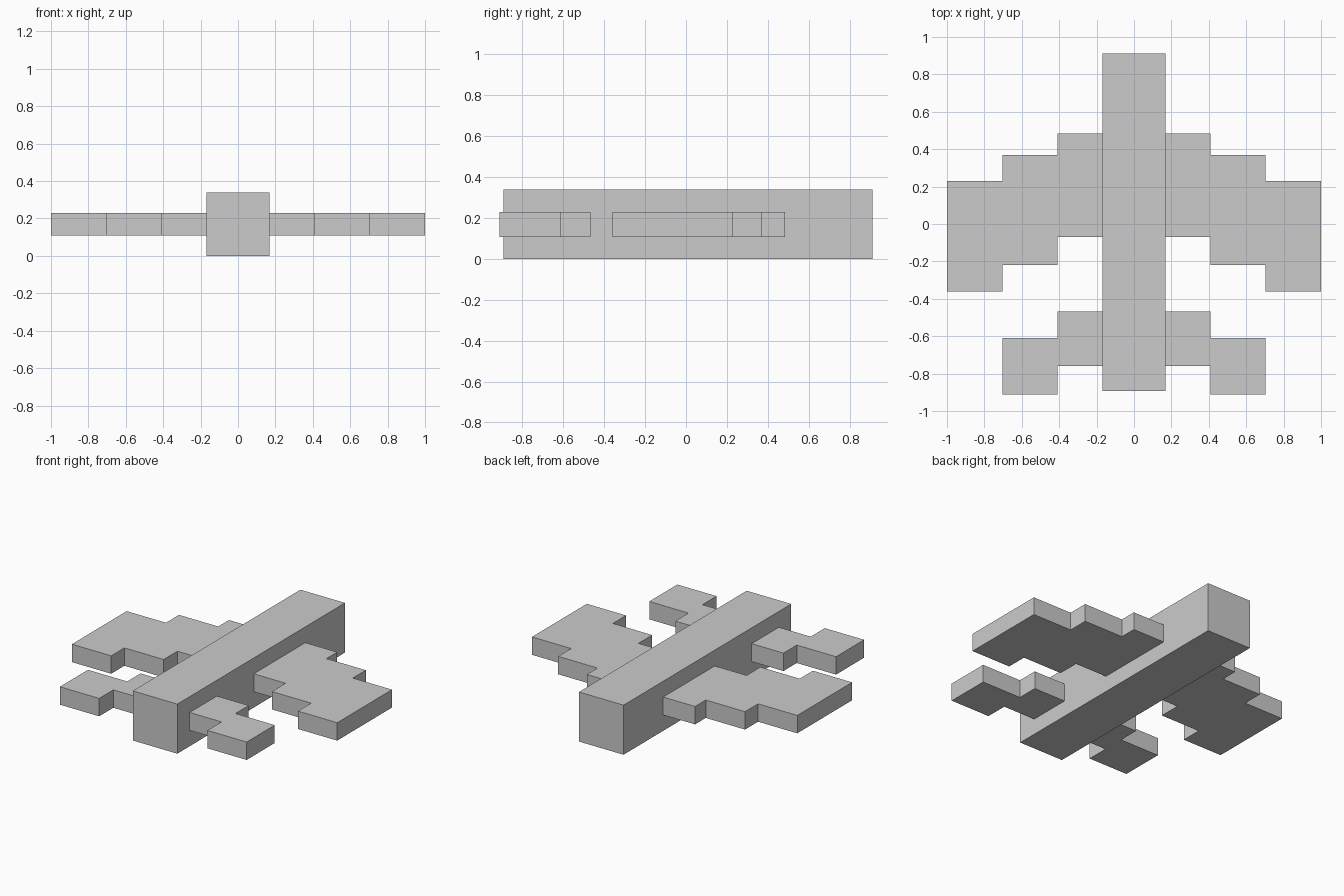
import bpy, bmesh

if "Cube" in bpy.data.objects:
    bpy.data.objects.remove(bpy.data.objects["Cube"])


def slab(name, outline, z0, z1, mirror=False):
    """Extrude a plan outline from z0 to z1, optionally mirrored across x = 0."""
    bm = bmesh.new()
    face = bm.faces.new([bm.verts.new((x, y, z0)) for x, y in outline])
    ext = bmesh.ops.extrude_face_region(bm, geom=[face])
    for v in ext["geom"]:
        if isinstance(v, bmesh.types.BMVert):
            v.co.z = z1
    bmesh.ops.recalc_face_normals(bm, faces=bm.faces[:])
    mesh = bpy.data.meshes.new(name)
    bm.to_mesh(mesh)
    bm.free()
    obj = bpy.data.objects.new(name, mesh)
    bpy.context.collection.objects.link(obj)
    if mirror:
        obj.modifiers.new("Mirror", "MIRROR").use_axis[0] = True
    return obj


def stepped(panels):
    """Outline of side-by-side panels (x0, x1, rear y, front y), swept in steps."""
    rear = [(x, y0) for x0, x1, y0, y1 in panels for x in (x0, x1)]
    front = [(x, y1) for x0, x1, y0, y1 in panels for x in (x0, x1)]
    return rear + front[::-1]


HALF = 0.168

# Long square body
slab("fuselage", [(-HALF, -0.893), (HALF, -0.893), (HALF, 0.912), (-HALF, 0.912)], 0.0, 0.338)

# Main wings, three swept steps per side
slab("wings", stepped([(HALF, 0.408, -0.07, 0.485),
                       (0.408, 0.704, -0.218, 0.37),
                       (0.704, 1.0, -0.36, 0.23)]), 0.108, 0.23, mirror=True)

# Tailplanes, two swept steps per side
slab("tailplanes", stepped([(HALF, 0.408, -0.76, -0.467),
                            (0.408, 0.704, -0.912, -0.61)]), 0.108, 0.23, mirror=True)
